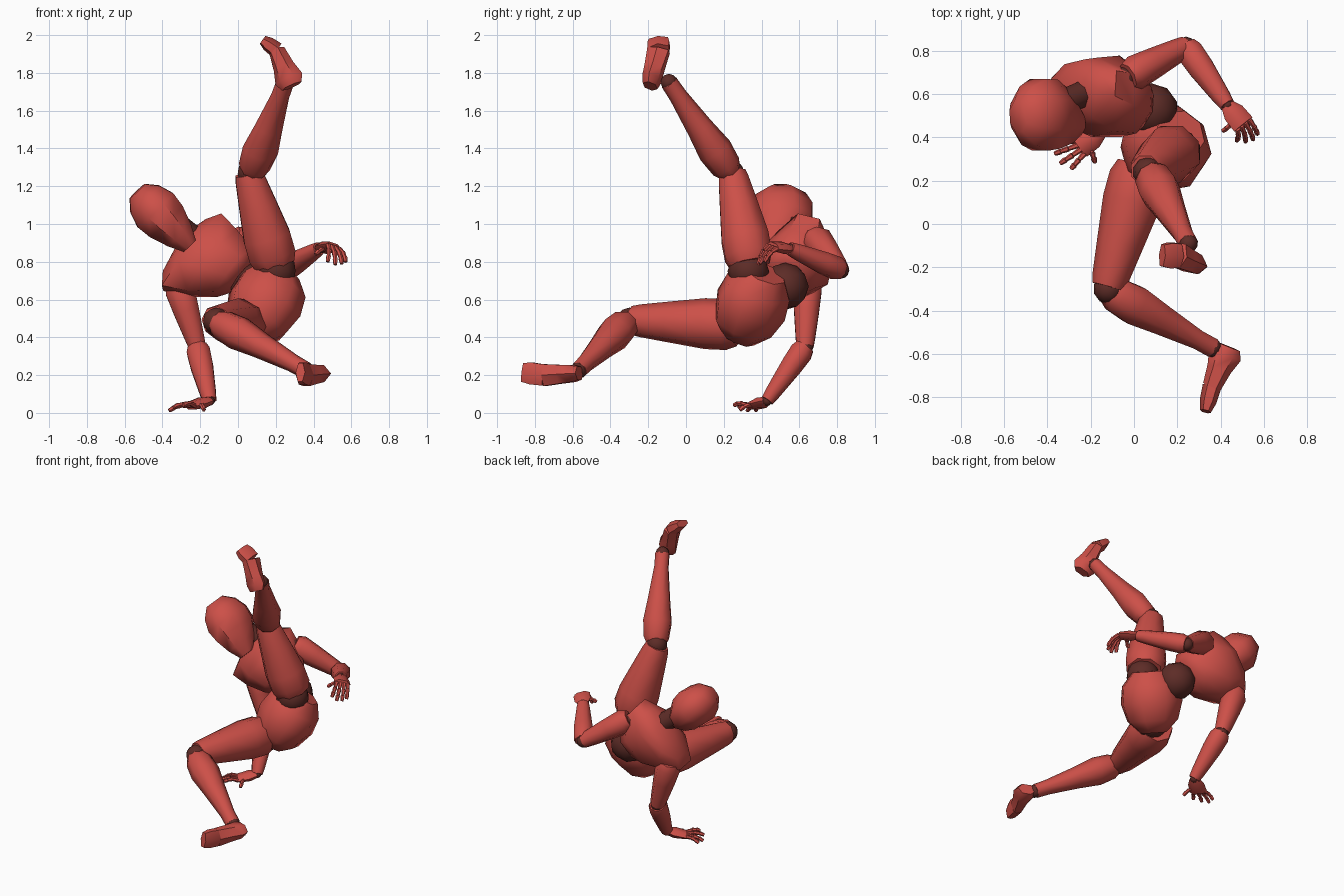
import bpy, bmesh, math
from mathutils import Vector as V

if "Cube" in bpy.data.objects:
    bpy.data.objects.remove(bpy.data.objects["Cube"])


def material(name, rgb):
    m = bpy.data.materials.new(name)
    m.diffuse_color = (*rgb, 1)
    m.use_nodes = True
    m.node_tree.nodes["Principled BSDF"].inputs["Base Color"].default_value = m.diffuse_color
    return m


RED = material("red_shell", (0.61, 0.08, 0.065))
DARK = material("dark_joint", (0.11, 0.025, 0.02))


def finish(name, bm, mat):
    bmesh.ops.recalc_face_normals(bm, faces=bm.faces)
    for f in bm.faces:
        f.smooth = True
    me = bpy.data.meshes.new(name)
    bm.to_mesh(me)
    bm.free()
    me.set_sharp_from_angle(angle=math.radians(50))
    me.materials.append(mat)
    ob = bpy.data.objects.new(name, me)
    bpy.context.collection.objects.link(ob)
    return ob


def loft(name, a, b, stations, hint=(0, 0, 1), sides=8, mat=RED):
    """Faceted tube from a to b; a station is (t, radius_u, radius_v[, shift_u, shift_v])."""
    a, b, hint = V(a), V(b), V(hint)
    w = (b - a).normalized()
    u = (hint - w * hint.dot(w)).normalized()
    v = w.cross(u)
    grow = 1 / math.cos(math.pi / sides)
    bm = bmesh.new()
    rings = []
    for st in stations:
        t, ru, rv, su, sv = (tuple(st) + (0, 0))[:5]
        c = a.lerp(b, t) + u * su + v * sv
        ang = [(i + 0.5) * math.tau / sides for i in range(sides)]
        rings.append([bm.verts.new(c + u * ru * grow * math.cos(k) + v * rv * grow * math.sin(k))
                      for k in ang])
    for r0, r1 in zip(rings, rings[1:]):
        for i in range(sides):
            j = (i + 1) % sides
            bm.faces.new((r0[i], r0[j], r1[j], r1[i]))
    bm.faces.new(rings[0])
    bm.faces.new(rings[-1])
    return finish(name, bm, mat)


def ball(name, c, r):
    bm = bmesh.new()
    bmesh.ops.create_icosphere(bm, subdivisions=2, radius=r)
    bmesh.ops.translate(bm, verts=bm.verts, vec=V(c))
    return finish(name, bm, DARK)


# Torso: chest, waist, pelvis
UP, LEFT = V((-0.775, 0.2, 0.6)), V((0.737, 0.119, 0.666))
mid = V((-0.17, 0.60, 0.82))
loft("chest", mid - UP * 0.22, mid + UP * 0.16,
     [(0, 0.10, 0.10, 0.04, -0.02), (0.12, 0.15, 0.145, 0.03, -0.02), (0.45, 0.21, 0.18),
      (0.78, 0.25, 0.145, -0.02), (0.92, 0.18, 0.11, -0.02, 0.02), (1, 0.07, 0.06, 0, 0.02)], LEFT)
ball("waist", (0.08, 0.525, 0.67), 0.125)
P_UP, P_LEFT = V((-0.48, 0.70, 0.53)), V((0.38, 0.35, 0.85)).normalized()
hips = V((0.14, 0.345, 0.57))
loft("pelvis", hips - P_LEFT * 0.2, hips + P_LEFT * 0.2,
     [(0, 0.08, 0.09), (0.2, 0.16, 0.15), (0.5, 0.195, 0.18), (0.78, 0.18, 0.165), (1, 0.11, 0.11)],
     P_UP)

# Neck and head
loft("neck", (-0.19, 0.62, 0.89), (-0.33, 0.56, 1.0), [(0, 0.06, 0.06), (1, 0.06, 0.06)], mat=DARK)
h_mid, h_up = V((-0.42, 0.505, 1.055)), V((-0.69, -0.05, 0.72))
loft("head", h_mid - h_up * 0.235, h_mid + h_up * 0.165,
     [(0, 0.045, 0.055, 0, -0.05), (0.2, 0.085, 0.12, 0, -0.02), (0.45, 0.12, 0.16),
      (0.65, 0.13, 0.165), (0.85, 0.105, 0.135), (1, 0.055, 0.07)], (1, 0, 1))

# Legs
THIGH = [(0, 0.105, 0.105), (0.1, 0.125, 0.125), (0.3, 0.125, 0.125), (0.65, 0.1, 0.1),
         (0.92, 0.08, 0.08), (1, 0.07, 0.07)]
SHIN = [(0, 0.055, 0.06), (0.07, 0.075, 0.08), (0.25, 0.085, 0.09), (0.5, 0.065, 0.07),
        (0.85, 0.045, 0.045), (1, 0.042, 0.045)]
FOOT = [(0, 0.035, 0.05), (0.2, 0.045, 0.068), (0.55, 0.05, 0.05), (1, 0.058, 0.038)]
TOE = [(0, 0.056, 0.038), (0.6, 0.058, 0.034), (1, 0.05, 0.022)]
LEGS = {
    "left": dict(hip=(0.2, 0.33, 0.75), top=(0.195, 0.34, 0.785), knee=(0.055, 0.245, 1.27),
                 shin=(0.075, 0.235, 1.27), ankle=(0.25, -0.09, 1.75),
                 heel=(0.285, -0.19, 1.73), sole=(0.205, -0.145, 1.92), toe=(0.13, -0.145, 1.975),
                 hint=(0.2, 1, 0)),
    "right": dict(hip=(0.07, 0.26, 0.48), top=(0.035, 0.27, 0.465), knee=(-0.12, -0.29, 0.49),
                  shin=(-0.115, -0.31, 0.485), ankle=(0.36, -0.57, 0.225),
                  heel=(0.435, -0.565, 0.21), sole=(0.36, -0.75, 0.2), toe=(0.33, -0.865, 0.215),
                  hint=(0, 0, 1)),
}
for side, p in LEGS.items():
    ball(side + "_hip_joint", p["hip"], 0.11)
    loft(side + "_thigh", p["top"], p["knee"], THIGH, (1, 0, 0.3))
    ball(side + "_knee_joint", V(p["knee"]).lerp(V(p["shin"]), 0.5), 0.07)
    loft(side + "_shin", p["shin"], p["ankle"], SHIN, (0, 0, 1))
    ball(side + "_ankle_joint", p["ankle"], 0.045)
    loft(side + "_foot", p["heel"], p["sole"], FOOT, p["hint"], 6)
    loft(side + "_toes", p["sole"], p["toe"], TOE, p["hint"], 6)

# Arms and hands
UPPER = [(0, 0.06, 0.06), (0.12, 0.078, 0.075), (0.45, 0.068, 0.066), (0.85, 0.052, 0.052), (1, 0.045, 0.045)]
LOWER = [(0, 0.05, 0.05), (0.1, 0.062, 0.06), (0.35, 0.06, 0.056), (0.85, 0.043, 0.04), (1, 0.035, 0.033)]
PALM = [(0, 0.02, 0.028), (0.4, 0.028, 0.046), (1, 0.02, 0.048)]
FINGER = [(0, 0.011, 0.011), (0.15, 0.012, 0.012), (1, 0.009, 0.009)]
ARMS = {
    "left": dict(shoulder=(-0.03, 0.68, 0.93), elbow=(0.24, 0.82, 0.755), wrist=(0.43, 0.55, 0.87),
                 knuckle=(0.505, 0.46, 0.88), thumb=(0.41, 0.43, 0.84), normal=(0.5, -0.2, 1),
                 tips=[(0.57, 0.415, 0.80), (0.55, 0.39, 0.79), (0.515, 0.38, 0.785), (0.475, 0.385, 0.80)]),
    "right": dict(shoulder=(-0.32, 0.645, 0.69), elbow=(-0.215, 0.63, 0.35), wrist=(-0.15, 0.43, 0.065),
                  knuckle=(-0.25, 0.355, 0.037), thumb=(-0.18, 0.285, 0.015), normal=(0, 0, 1),
                  tips=[(-0.36, 0.37, 0.012), (-0.365, 0.325, 0.012), (-0.34, 0.28, 0.03),
                        (-0.29, 0.255, 0.04)]),
}
for side, p in ARMS.items():
    sh, el, wr, kn, n = (V(p[k]) for k in ("shoulder", "elbow", "wrist", "knuckle", "normal"))
    ball(side + "_shoulder_joint", sh.lerp(mid, 0.1), 0.055)
    loft(side + "_upper_arm", sh, el, UPPER, (0, 0.3, 1) if side == "left" else (1, 0, 0))
    ball(side + "_elbow_joint", el, 0.045)
    loft(side + "_forearm", el, wr, LOWER, (1, 0, 0.2))
    ball(side + "_wrist_joint", wr, 0.028)
    loft(side + "_palm", wr, kn, PALM, n, 6)
    # Fingers: three segments each, bowed along the palm normal
    across = (kn - wr).cross(n).normalized()
    roots = [kn + across * s for s in (-0.036, -0.012, 0.012, 0.036)]
    if (V(p["tips"][0]) - V(p["tips"][3])).dot(across) > 0:
        roots.reverse()
    chains = list(zip(roots, p["tips"])) + [(wr.lerp(kn, 0.45) + (V(p["thumb"]) - wr) * 0.25, p["thumb"])]
    for i, (root, tip) in enumerate(chains):
        tip = V(tip)
        pts = [root.lerp(tip, t) + n.normalized() * 0.05 * t * (1 - t) for t in (0, 0.42, 0.74, 1)]
        label = "thumb" if i == 4 else "finger_%d" % (i + 1)
        for j in range(3):
            loft("%s_%s_%d" % (side, label, j + 1), pts[j], pts[j + 1], FINGER, n, 6)
